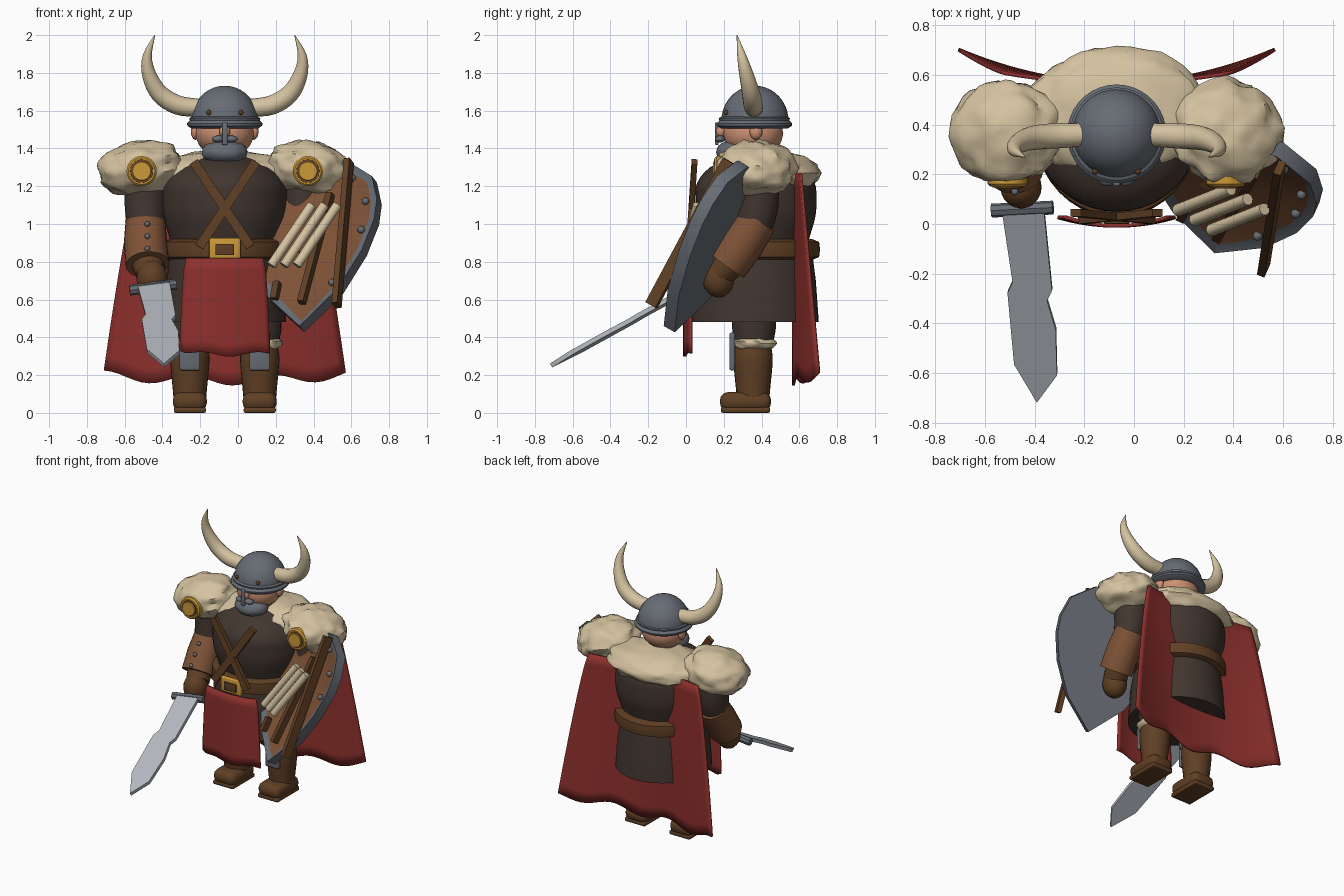
import bpy, bmesh, math
from mathutils import Vector, Matrix, noise

cube = bpy.data.objects.get("Cube")
if cube:
    bpy.data.objects.remove(cube)

CX, CY = -0.07, 0.36  # body axis
parts = []


def material(name, *rgb):
    m = bpy.data.materials.new(name)
    m.use_nodes = True
    m.diffuse_color = (*rgb, 1)
    m.node_tree.nodes["Principled BSDF"].inputs["Base Color"].default_value = (*rgb, 1)
    return m


FUR = material("cream_fur", .66, .54, .35)
CLOTH = material("dark_cloth", .055, .037, .029)
LEATHER = material("brown_leather", .115, .05, .018)
TAN = material("tan_leather", .21, .085, .037)
RED = material("red_cloth", .27, .03, .026)
STEEL = material("blue_steel", .135, .15, .175)
BLADE = material("bright_steel", .47, .5, .54)
GOLD = material("gold", .6, .32, .04)
SKIN = material("skin", .6, .28, .17)


def finish(name, bm, *mats):
    bmesh.ops.recalc_face_normals(bm, faces=bm.faces)
    me = bpy.data.meshes.new(name)
    bm.to_mesh(me)
    bm.free()
    for m in mats:
        me.materials.append(m)
    ob = bpy.data.objects.new(name, me)
    bpy.context.collection.objects.link(ob)
    parts.append(ob)
    return ob


def loft(name, pts, radii, mat, sides=24, sy=1.0, steps=1):
    """Rings along a path, closed by end caps."""
    p = [Vector((*q, r)) for q, r in zip(pts, radii)]
    path = []
    for i in range(len(p) - 1):
        a, b, c, d = p[max(i - 1, 0)], p[i], p[i + 1], p[min(i + 2, len(p) - 1)]
        for k in range(steps):
            t = k / steps
            path.append(b + .5 * t * (c - a + t * (2 * a - 5 * b + 4 * c - d + t * (3 * b - a - 3 * c + d))))
    path.append(p[-1])
    bm = bmesh.new()
    rings = []
    for i, q in enumerate(path):
        tangent = (path[min(i + 1, len(path) - 1)] - path[max(i - 1, 0)]).xyz.normalized()
        guide = Vector((0, 0, 1)) if abs(tangent.y) > .95 else Vector((0, 1, 0))
        u = guide.cross(tangent).normalized()
        w = tangent.cross(u)
        ring = []
        for k in range(sides):
            a = math.tau * k / sides
            ring.append(bm.verts.new(q.xyz + (u * math.cos(a) + w * math.sin(a) * sy) * q.w))
        rings.append(ring)
    for lo, hi in zip(rings, rings[1:]):
        for k in range(sides):
            n = (k + 1) % sides
            bm.faces.new((lo[k], lo[n], hi[n], hi[k]))
    bm.faces.new(rings[0])
    bm.faces.new(rings[-1])
    return finish(name, bm, mat)


def lathe(name, x, y, profile, mat, **kw):
    return loft(name, [(x, y, z) for r, z in profile], [r for r, z in profile], mat, **kw)


def blob(name, loc, size, mat, rough=0.0, tilt=0.0, detail=3):
    bm = bmesh.new()
    bmesh.ops.create_icosphere(bm, subdivisions=detail, radius=1)
    for v in bm.verts:
        if rough:
            seed = v.co * 2.4 + Vector(loc) * 5
            v.co *= 1 + rough * (noise.noise(seed) + .4 * noise.noise(seed * 2.1))
    bm.transform(Matrix.Translation(loc) @ Matrix.Rotation(tilt, 4, 'Y') @ Matrix.Diagonal((*size, 1)))
    return finish(name, bm, mat)


def rbox(name, loc, size, mat, bevel):
    bm = bmesh.new()
    bmesh.ops.create_cube(bm, size=1, matrix=Matrix.Translation(loc) @ Matrix.Diagonal((*size, 1)))
    bmesh.ops.bevel(bm, geom=bm.edges[:], offset=bevel, segments=3, profile=.5, affect='EDGES')
    return finish(name, bm, mat)


def plate(name, outline, origin, u, v, thick, *mats, inset=0):
    """Flat outline in the u, v plane, extruded backwards from its front."""
    n = u.cross(v).normalized()
    bm = bmesh.new()
    front = bm.faces.new([bm.verts.new(origin + u * a + v * b) for a, b in outline])
    back = bmesh.ops.extrude_face_region(bm, geom=[front], use_keep_orig=True)["geom"]
    for w in back:
        if isinstance(w, bmesh.types.BMVert):
            w.co -= n * thick
    if inset:
        bmesh.ops.recalc_face_normals(bm, faces=bm.faces)
        bmesh.ops.inset_region(bm, faces=[front], thickness=inset, depth=-.02)
        front.material_index = 1
    return finish(name, bm, *mats)


def bar(name, a, b, width, thick, normal, mat):
    a, b = Vector(a), Vector(b)
    u = (b - a).normalized()
    w = width / 2
    length = (b - a).length
    return plate(name, [(0, -w), (length, -w), (length, w), (0, w)], a, u, normal.cross(u).normalized(), thick, mat)


def sheet(name, point, nu, nv, mat):
    bm = bmesh.new()
    g = [[bm.verts.new(point(2 * i / nu - 1, j / nv)) for i in range(nu + 1)] for j in range(nv + 1)]
    for j in range(nv):
        for i in range(nu):
            bm.faces.new((g[j][i], g[j][i + 1], g[j + 1][i + 1], g[j + 1][i]))
    ob = finish(name, bm, mat)
    ob.modifiers.new("thickness", 'SOLIDIFY').thickness = .015


# Torso, tunic and belt
lathe("chest", CX, CY + .01, [(.27, .84), (.29, .92), (.325, 1.04), (.33, 1.14), (.32, 1.22), (.25, 1.3), (.12, 1.36)],
      CLOTH, sides=40, sy=.97, steps=3)
lathe("tunic_skirt", CX, CY + .005, [(.325, .48), (.31, .7), (.285, .9)], CLOTH, sides=40, sy=1.04)
lathe("belt", CX, CY + .01, [(.29, .81), (.325, .825), (.33, .865), (.325, .905), (.29, .92)], LEATHER,
      sides=40, sy=1.03)
rbox("buckle_frame", (CX, .025, .87), (.165, .03, .11), GOLD, .008)
rbox("buckle_centre", (CX, .008, .865), (.1, .015, .06), LEATHER, .004)
FRONT = Vector((0, -1, 0))
for s in (-1, 1):
    bar("cross_strap", (CX + .165 * s, .03, 1.33), (CX - .135 * s, 0, .88), .05, .03, FRONT, LEATHER)


# Cape and front cloth
def cape(s, t):
    hem = .025 * math.sin(s * 9 + 1) + .03 * (1 - s * s)
    half = .45 + .185 * t ** .8
    return (CX + s * half, .575 + (.04 + .095 * t) * s * s, 1.27 - t * (1.07 + hem))


def loincloth(s, t):
    hem = .012 * math.sin(s * 5 + 1) - .03 * s ** 8 * (s < 0)
    return (CX + s * (.205 + .035 * math.sqrt(t)), -.015 + .035 * s * s, .82 - t * (.51 + hem))


sheet("cape", cape, 32, 14, RED)
sheet("front_cloth", loincloth, 20, 8, RED)

# Fur mantle
blob("fur_collar", (CX, .45, 1.27), (.37, .26, .12), FUR, .12, detail=4)
for s in (-1, 1):
    blob("fur_shoulder", (CX + .445 * s, .37, 1.295), (.225, .21, .145), FUR, .14, tilt=.18 * s, detail=4)
    x = CX + .44 * s
    loft("shoulder_disc", [(x, .24, 1.28), (x, .162, 1.28), (x, .152, 1.28)], [.08, .08, .07], GOLD)
    loft("disc_ring", [(x, .155, 1.28), (x, .148, 1.28)], [.062, .06], TAN)
    loft("disc_boss", [(x, .15, 1.28), (x, .143, 1.28)], [.053, .048], GOLD)

# Arms
for s in (-1, 1):
    x = CX + .42 * s
    loft("upper_arm", [(x, .38, 1.25), (x, .38, 1.1), (x, .35, .96)], [.105, .11, .095], CLOTH, steps=3)
    loft("bracer", [(x, .38, 1.02), (x, .3, .9), (x - .01 * s, .215, .785)], [.105, .115, .115], TAN)
    blob("hand", (CX + .385 * s, .16 + .012 * s, .71), (.083, .085, .1), LEATHER)
    loft("wrist", [(x, .26, .82), (CX + .39 * s, .18, .74)], [.085, .08], LEATHER)
    for y, z in ((.22, 1.0), (.175, .935), (.13, .87)):
        blob("bracer_rivet", (x + .01, y, z), (.015, .015, .015), STEEL, detail=2)

# Legs and boots
for s in (-1, 1):
    x = CX + .185 * s
    lathe("thigh", x, CY, [(.1, .36), (.115, .44), (.12, .62)], CLOTH)
    lathe("boot_shaft", x, CY - .005, [(.085, .06), (.092, .14), (.1, .22), (.104, .3), (.09, .38)], LEATHER, steps=3)
    rbox("boot_foot", (x, .315, .06), (.18, .27, .1), LEATHER, .042)
    rbox("boot_sole", (x, .315, .015), (.17, .26, .03), LEATHER, .01)
    blob("fur_cuff", (x, CY, .368), (.122, .12, .045), FUR, .14)
    rbox("shin_guard", (x, .245, .325), (.11, .03, .2), STEEL, .01)

# Head and face
lathe("neck", CX, CY, [(.1, 1.28), (.1, 1.44)], SKIN)
blob("head", (CX, .355, 1.48), (.155, .16, .13), SKIN)
blob("nose", (CX, .185, 1.49), (.03, .03, .035), SKIN, detail=2)
for s in (-1, 1):
    blob("ear", (CX + .155 * s, .37, 1.49), (.025, .035, .045), SKIN, detail=2)
    blob("moustache", (CX + .035 * s, .18, 1.45), (.036, .028, .019), STEEL, detail=2)
blob("beard", (CX, .26, 1.38), (.122, .1, .066), STEEL, .04)

# Horned helmet
dome = [(.178 * math.cos(a), 1.545 + .187 * math.sin(a)) for a in (k * math.pi / 20.5 for k in range(11))]
lathe("helmet_dome", CX, .365, [(.178, 1.52)] + dome, STEEL, sides=36)
lathe("helmet_brim", CX, .362, [(.175, 1.505), (.198, 1.52), (.2, 1.532), (.185, 1.548), (.188, 1.56), (.175, 1.568)],
      STEEL, sides=36)
rbox("nose_guard", (CX, .163, 1.478), (.028, .02, .12), STEEL, .006)
for s in (-1, 1):
    blob("helmet_stud", (CX + .085 * s, .213, 1.59), (.014, .014, .014), LEATHER, detail=2)
    path = [(.14, .36, 1.615), (.25, .355, 1.63), (.345, .345, 1.69), (.4, .32, 1.79), (.41, .295, 1.89), (.37, .27, 2)]
    loft("horn", [(CX + s * x, y, z) for x, y, z in path], [.048, .051, .048, .038, .024, .002], FUR, sides=16, steps=4)

# Sword in the right hand
along = Vector((.06, -.76, -.42)).normalized()
across = Vector((1, .05, .13)).normalized()
edge = [(-.08, 0), (-.06, .32), (-.084, .37), (-.08, .7), (0, .88),
        (.09, .76), (.1, .55), (.074, .415), (.097, .37), (.09, 0)]
guard = Vector((-.45, .06, .665))
plate("sword_blade", edge, guard, across, along, .024, BLADE)
loft("sword_guard", [guard - across * .125, guard + across * .125], [.028, .028], STEEL, sides=8)
loft("sword_grip", [guard, guard - along * .2], [.024, .024], LEATHER, sides=12)

# Shield on the left arm
tip = Vector((.325, -.118, .46))
up = Vector((.08, .468, .88)).normalized()
side = Vector((.929, -.36, .107)).normalized()
face = side.cross(up)
half = [(.2, .2), (.32, .42), (.375, .6), (.38, .72), (.34, .86), (.19, .97)]
outline = [(0, 0)] + half + [(0, .99)] + [(-a, b) for a, b in reversed(half)]
plate("shield", outline, tip, side, up, .072, STEEL, TAN, inset=.04)


def on_shield(a, b, lift):
    return tip + side * a + up * b + face * lift


for s in (-1, 1):
    for a, b in ((.16, .25), (.3, .55), (.31, .72), (.22, .87)):
        blob("shield_rivet", on_shield(a * s, b, -.013), (.02, .02, .02), STEEL, detail=2)
bar("shield_outer_strap", (.575, .2, 1.35), (.51, -.21, .585), .032, .065, face, LEATHER)
bar("shield_inner_strap", on_shield(.11, .78, .025), on_shield(.0, .14, .025), .035, .045, face, LEATHER)
bar("shield_lower_strap", on_shield(-.15, .28, .02), on_shield(-.16, .18, .02), .035, .04, face, LEATHER)
for k in range(3):
    x, y = .39 + .068 * k, .14 - .04 * k
    loft("shield_roll", [(x, y, 1.1), (x - .215, y - .085, .78)], [.025, .025], FUR, sides=10)

# Smooth shading with sharp edges kept
bpy.ops.object.select_all(action='DESELECT')
for ob in parts:
    ob.select_set(True)
bpy.context.view_layer.objects.active = parts[0]
bpy.ops.object.shade_smooth_by_angle(angle=math.radians(40))
